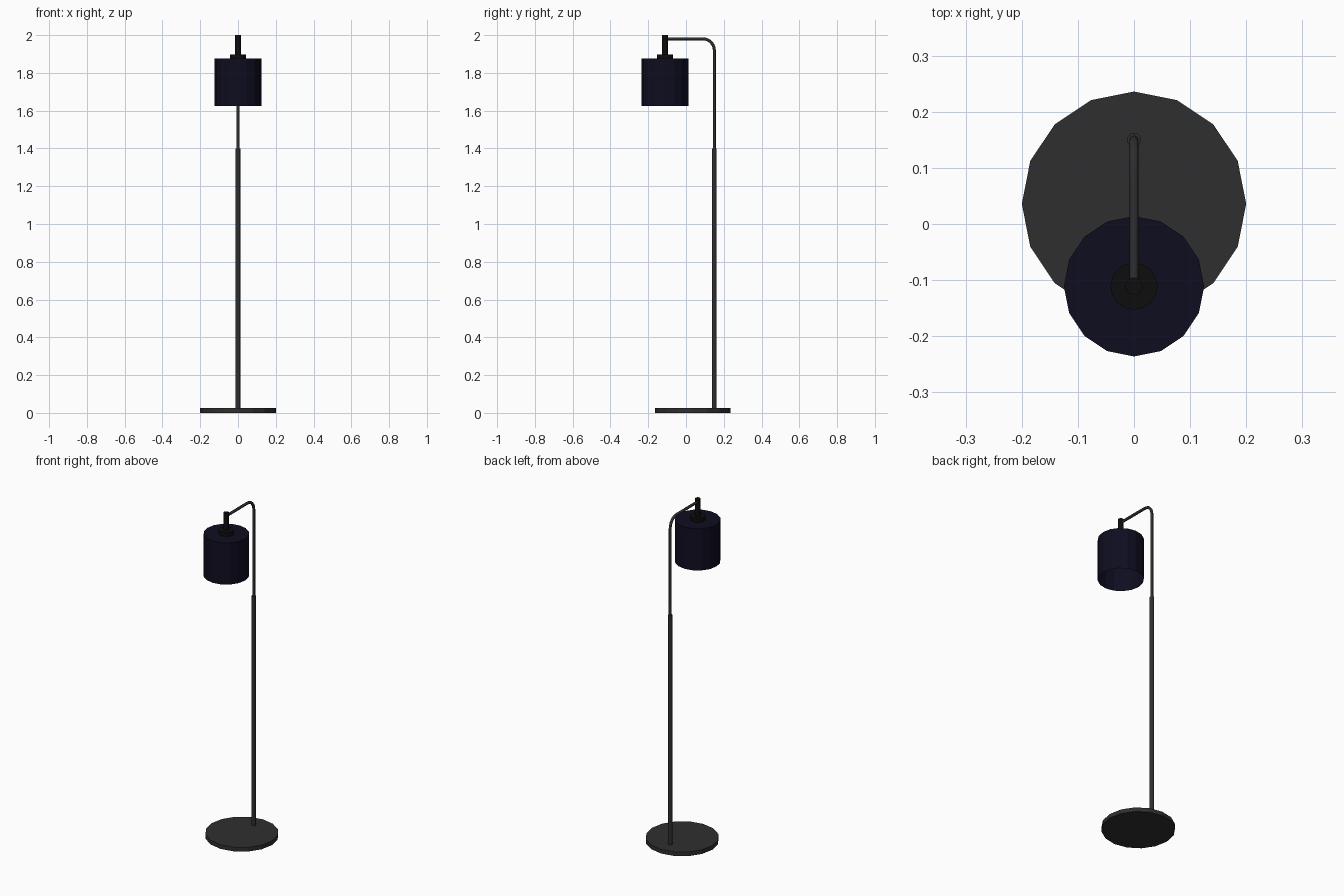
import bpy, math

if "Cube" in bpy.data.objects:
    bpy.data.objects.remove(bpy.data.objects["Cube"])

SIDES = 16
POLE_Y, SHADE_Y = 0.15, -0.111


def material(name, color):
    m = bpy.data.materials.new(name)
    m.diffuse_color = (*color, 1)
    m.use_nodes = True
    m.node_tree.nodes["Principled BSDF"].inputs["Base Color"].default_value = m.diffuse_color
    return m


metal = material("dark_metal", (0.028, 0.028, 0.028))
black = material("black_fitting", (0.004, 0.004, 0.004))
navy = material("navy_fabric", (0.0045, 0.004, 0.014))


def cylinder(name, y, z0, z1, radius, mat):
    bpy.ops.mesh.primitive_cylinder_add(vertices=SIDES, radius=radius, depth=z1 - z0,
                                        location=(0, y, (z0 + z1) / 2))
    ob = bpy.context.object
    ob.name = name
    ob.data.materials.append(mat)
    return ob


# Base disc and lower pole
cylinder("base", 0.036, 0, 0.025, 0.2, metal)
cylinder("lower_pole", POLE_Y, 0.02, 1.4, 0.0125, metal)

# Upper tube: rises, bends forward and ends in the lamp holder
bend, top = 0.06, 1.98
points = [(0, POLE_Y, 1.38)]
for i in range(7):
    a = math.radians(15 * i)
    points.append((0, POLE_Y - bend + bend * math.cos(a), top - bend + bend * math.sin(a)))
points.append((0, SHADE_Y, top))
curve = bpy.data.curves.new("bent_arm", "CURVE")
curve.dimensions = "3D"
curve.bevel_depth = 0.008
curve.bevel_resolution = 2
curve.use_fill_caps = True
spline = curve.splines.new("POLY")
spline.points.add(len(points) - 1)
for p, co in zip(spline.points, points):
    p.co = (*co, 1)
curve.materials.append(metal)
arm = bpy.data.objects.new("bent_arm", curve)
bpy.context.collection.objects.link(arm)
bpy.ops.object.select_all(action="DESELECT")
arm.select_set(True)
bpy.context.view_layer.objects.active = arm
bpy.ops.object.convert(target="MESH")

# Lamp holder stem and collar
cylinder("holder_stem", SHADE_Y, 1.895, 2.0, 0.0155, black)
cylinder("holder_collar", SHADE_Y, 1.87, 1.898, 0.042, black)

# Shade: closed on top, open underneath
shade = cylinder("shade", SHADE_Y, 1.625, 1.875, 0.125, navy)
import bmesh
bm = bmesh.new()
bm.from_mesh(shade.data)
bottom = [f for f in bm.faces if f.normal.z < -0.9]
bmesh.ops.delete(bm, geom=bottom, context="FACES_ONLY")
bm.to_mesh(shade.data)
bm.free()
